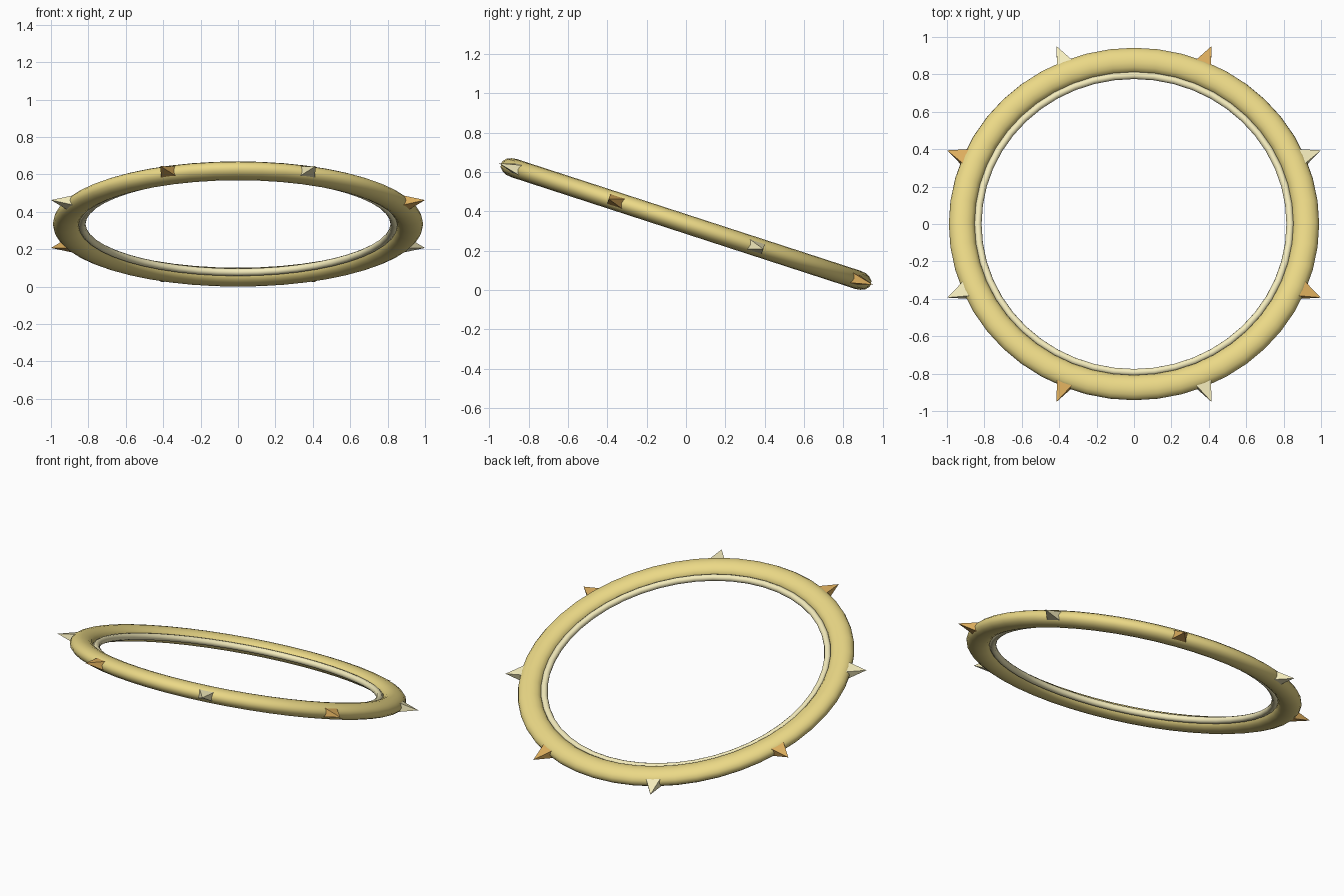
import bpy, bmesh
from math import cos, sin, pi, radians
from mathutils import Matrix

if "Cube" in bpy.data.objects:
    bpy.data.objects.remove(bpy.data.objects["Cube"])

# Whole halo leans forward: the front edge is high, the back edge low
TILT = Matrix.Translation((0, 0, 0.335)) @ Matrix.Rotation(radians(-18), 4, 'X')


def material(name, rgb):
    m = bpy.data.materials.new(name)
    m.diffuse_color = (*rgb, 1)
    m.use_nodes = True
    m.node_tree.nodes["Principled BSDF"].inputs["Base Color"].default_value = m.diffuse_color
    return m


GOLD = material("gold", (0.83, 0.69, 0.24))
PALE = material("pale_gold", (0.90, 0.83, 0.50))
AMBER = material("amber", (0.72, 0.42, 0.11))


def finish(name, bm, mat, smooth):
    bmesh.ops.recalc_face_normals(bm, faces=bm.faces)
    me = bpy.data.meshes.new(name)
    bm.to_mesh(me)
    bm.free()
    me.materials.append(mat)
    for p in me.polygons:
        p.use_smooth = smooth
    ob = bpy.data.objects.new(name, me)
    bpy.context.collection.objects.link(ob)
    return ob


def ring(name, radius, half_w, half_h, segs, sides, mat):
    """Torus with an elliptical cross-section."""
    bm = bmesh.new()
    rows = []
    for i in range(segs):
        a = 2 * pi * i / segs
        row = []
        for j in range(sides):
            b = 2 * pi * j / sides
            r = radius + half_w * cos(b)
            row.append(bm.verts.new((r * cos(a), r * sin(a), half_h * sin(b))))
        rows.append(row)
    for i in range(segs):
        p, q = rows[i], rows[(i + 1) % segs]
        for j in range(sides):
            k = (j + 1) % sides
            bm.faces.new((p[j], q[j], q[k], p[k]))
    bm.transform(TILT)
    return finish(name, bm, mat, True)


def spike(name, angle, mat):
    """Four-sided pyramid pointing outward from the ring."""
    bm = bmesh.new()
    base = [bm.verts.new((0.96, y, z)) for y, z in
            ((-0.048, -0.03), (0.048, -0.03), (0.048, 0.03), (-0.048, 0.03))]
    tip = bm.verts.new((1.082, 0, 0))
    bm.faces.new(base)
    for i in range(4):
        bm.faces.new((base[i], base[(i + 1) % 4], tip))
    bm.transform(TILT @ Matrix.Rotation(angle, 4, 'Z'))
    return finish(name, bm, mat, False)


# Main band and the thin pale inner band
ring("halo_ring", 0.92, 0.07, 0.048, 48, 16, GOLD)
ring("inner_ring", 0.835, 0.02, 0.02, 48, 10, PALE)

# Eight spikes, alternating pale and amber
for n in range(8):
    spike(f"spike_{n + 1}", radians(22.5 + 45 * n), AMBER if n % 2 else PALE)
